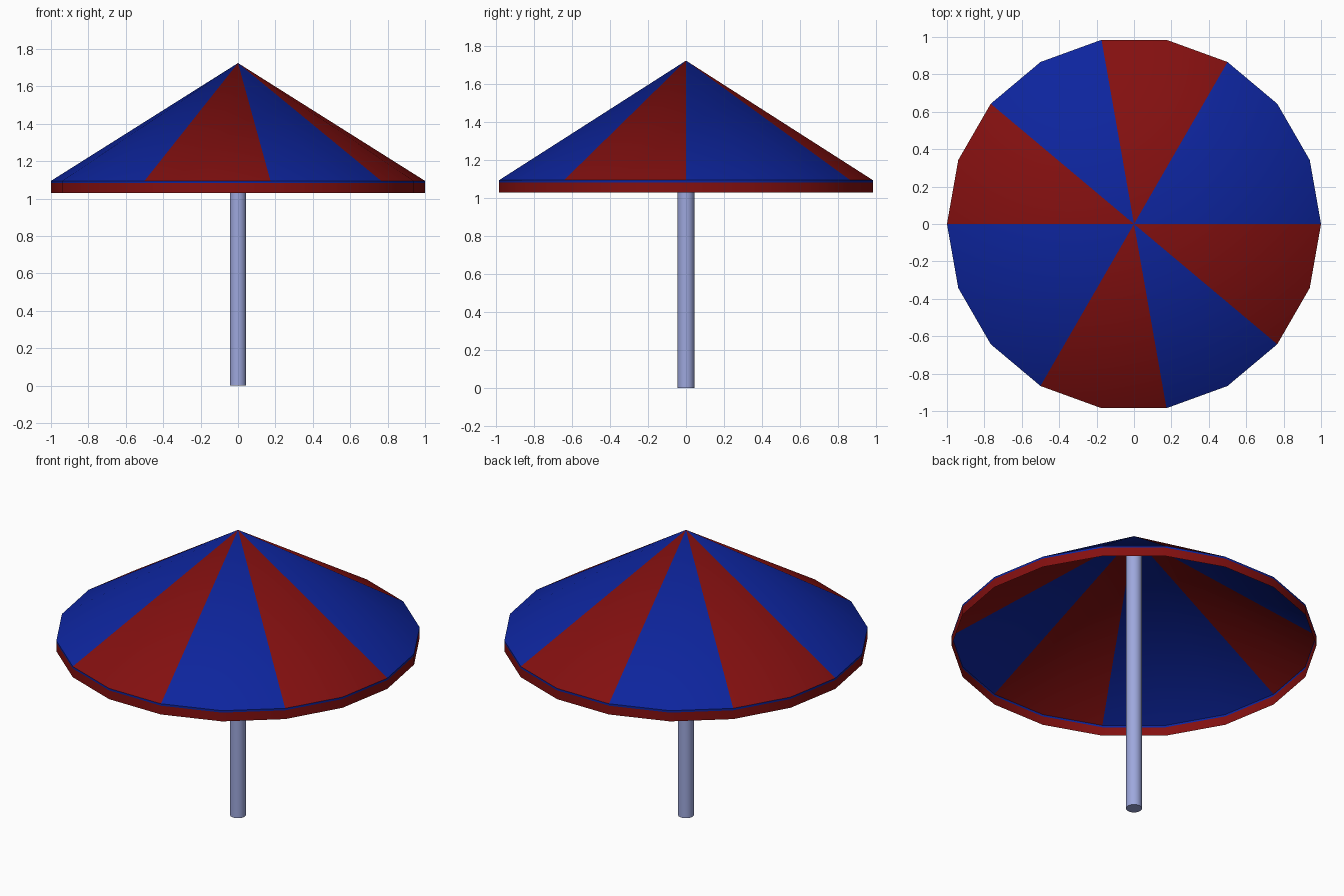
import bpy, bmesh
from math import cos, sin, radians, tau

cube = bpy.data.objects.get("Cube")
if cube:
    bpy.data.objects.remove(cube, do_unlink=True)

SIDES = 18
APEX_Z, EAVE_Z, BAND_Z, HEM_Z = 1.725, 1.095, 1.083, 1.03


def material(name, rgb):
    mat = bpy.data.materials.new(name)
    mat.use_nodes = True
    color = (*rgb, 1)
    mat.diffuse_color = color
    mat.node_tree.nodes["Principled BSDF"].inputs["Base Color"].default_value = color
    return mat


red = material("canvas red", (0.23, 0.005, 0.005))
blue = material("canvas blue", (0.004, 0.018, 0.34))
steel = material("pole steel", (0.34, 0.39, 0.72))


def finish(name, bm, mats):
    mesh = bpy.data.meshes.new(name)
    bm.to_mesh(mesh)
    bm.free()
    obj = bpy.data.objects.new(name, mesh)
    bpy.context.collection.objects.link(obj)
    for mat in mats:
        mesh.materials.append(mat)
    bpy.ops.object.select_all(action="DESELECT")
    obj.select_set(True)
    bpy.context.view_layer.objects.active = obj
    bpy.ops.object.shade_smooth_by_angle(angle=radians(30))
    return obj


def ring(bm, z):
    angles = [tau * i / SIDES for i in range(SIDES)]
    return [bm.verts.new((cos(a), sin(a), z)) for a in angles]


# Striped canopy: a wide blue panel, then red, blue, red, repeated on each half
bm = bmesh.new()
apex = bm.verts.new((0, 0, APEX_Z))
eave = ring(bm, EAVE_Z)
for i in range(SIDES):
    face = bm.faces.new((apex, eave[i], eave[(i + 1) % SIDES]))
    face.material_index = 1 if i % 9 in (0, 1, 2, 5, 6) else 0
finish("canopy", bm, [red, blue])


# Upright bands around the canopy edge
def band(name, top_z, bottom_z, mat):
    bm = bmesh.new()
    top, low = ring(bm, top_z), ring(bm, bottom_z)
    for i in range(SIDES):
        j = (i + 1) % SIDES
        bm.faces.new((low[i], low[j], top[j], top[i]))
    finish(name, bm, [mat])


band("edge_trim", EAVE_Z, BAND_Z, blue)
band("valance", BAND_Z, HEM_Z, red)

# Round pole reaching up under the peak
POLE_TOP = 1.69
bm = bmesh.new()
bmesh.ops.create_cone(bm, cap_ends=True, segments=24,
                      radius1=0.044, radius2=0.044, depth=POLE_TOP)
bmesh.ops.translate(bm, verts=bm.verts, vec=(0, 0, POLE_TOP / 2))
finish("pole", bm, [steel])
